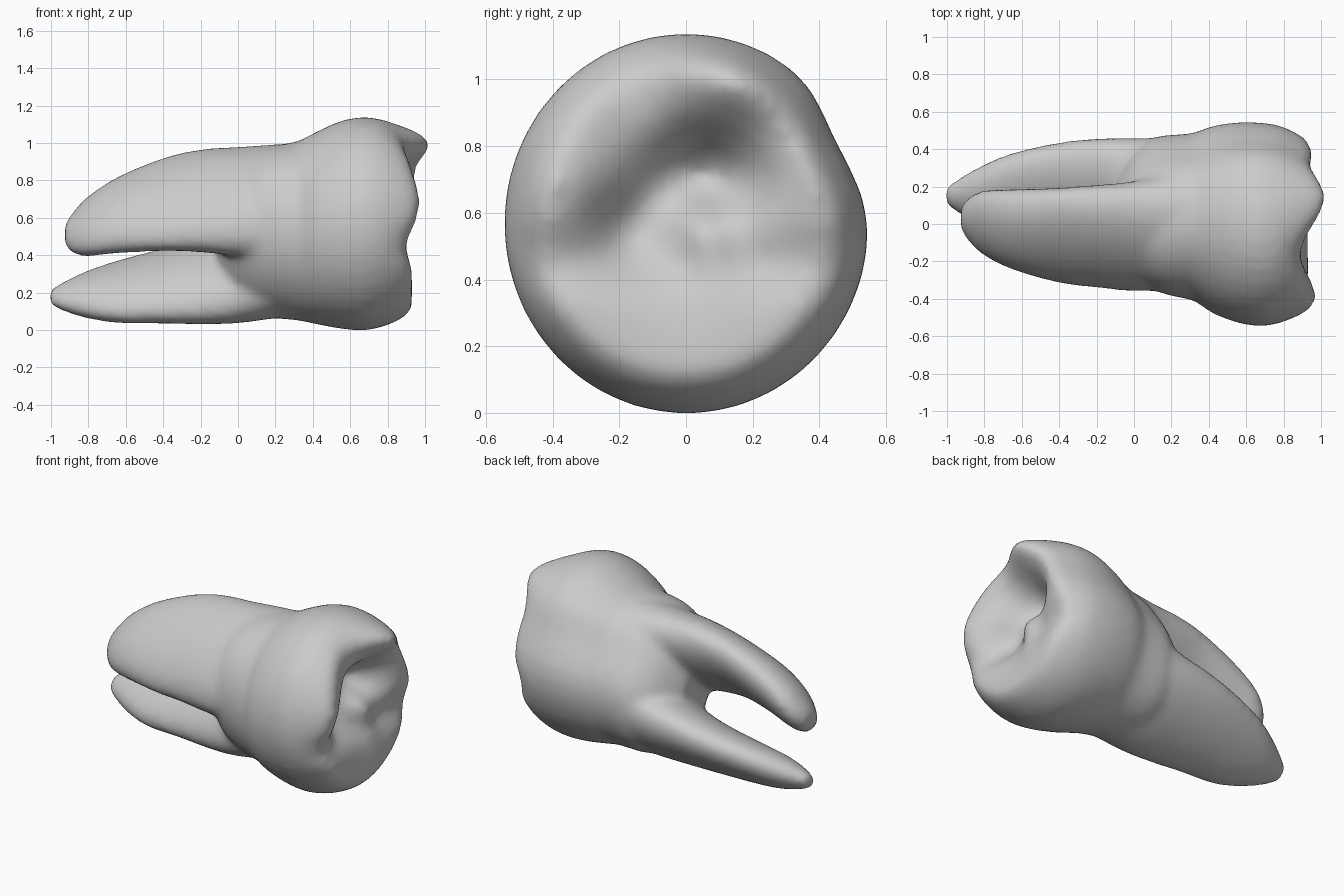
import bpy, bmesh
from math import sin, cos, tau, exp, radians

N = 40
bm = bmesh.new()


def lerp_rows(rows, steps=5):
    # smooth (Catmull-Rom) interpolation between the key sections
    out = []
    for i in range(len(rows) - 1):
        p0, p1 = rows[max(i - 1, 0)], rows[i]
        p2, p3 = rows[i + 1], rows[min(i + 2, len(rows) - 1)]
        for k in range(steps):
            t = k / steps
            out.append([0.5 * (2 * b + (c - a) * t + (2 * a - 5 * b + 4 * c - d) * t * t
                               + (3 * b - a - 3 * c + d) * t ** 3)
                        for a, b, c, d in zip(p0, p1, p2, p3)])
    return out + [list(rows[-1])]


def ellipse(x, cy, cz, a, b, ang=0.0):
    ca, sa = cos(radians(ang)), sin(radians(ang))
    pts = []
    for i in range(N):
        u, v = a * cos(tau * i / N), b * sin(tau * i / N)
        pts.append((x, cy + u * ca - v * sa, cz + u * sa + v * ca))
    return pts


def loft(rings):
    # closed shell through a list of point rings
    vr = [[bm.verts.new(p) for p in r] for r in rings]
    for r, s in zip(vr, vr[1:]):
        for i in range(N):
            bm.faces.new((r[i], r[(i + 1) % N], s[(i + 1) % N], s[i]))
    bm.faces.new(vr[0][::-1])
    bm.faces.new(vr[-1])


def g(y, z, cy, cz, sy, sz):
    return exp(-((y - cy) / sy) ** 2 - ((z - cz) / sz) ** 2)


def chewing_height(y, z):
    h = 0.94
    h += 0.11 * g(y, z, 0.16, 1.03, 0.17, 0.15)       # tall cusp
    h += 0.04 * g(y, z, -0.38, 0.68, 0.15, 0.14)      # side cusps
    h += 0.02 * g(y, z, 0.40, 0.72, 0.16, 0.16)
    h -= 0.05 * g(y, z, -0.17, 1.02, 0.14, 0.2)       # rim notch
    h -= 0.22 * g(y, z, 0.04, 0.71, 0.17, 0.14 if z > 0.71 else 0.12)   # main pit
    h -= 0.12 * g(y, z, -0.17, 0.56, 0.12, 0.11)
    h -= 0.07 * g(y, z, 0.0, 0.55, 0.25, 0.28)
    h += 0.06 * g(y, z, 0.05 + 0.25 * (0.55 - z), 0.55, 0.07, 0.17)     # central ridge
    h -= 0.04 * exp(-((z - 0.45) / 0.08) ** 2)        # cross groove
    return h


# crown and neck, with the chewing surface closing the +x end
crown = [(-0.11, 0.07, 0.47, 0.24, 0.14, 120), (-0.05, 0.065, 0.48, 0.34, 0.25, 120),
         (0.02, 0.06, 0.495, 0.41, 0.335, 120),
         (0.12, 0.055, 0.515, 0.455, 0.40, 118), (0.22, 0.045, 0.525, 0.47, 0.43, 110),
         (0.32, 0.04, 0.53, 0.48, 0.45, 95),
         (0.42, 0.025, 0.545, 0.515, 0.502, 90), (0.55, 0.01, 0.562, 0.556, 0.537, 90),
         (0.67, 0.0, 0.568, 0.571, 0.547, 90), (0.76, 0.0, 0.57, 0.558, 0.536, 90)]
rings = [ellipse(*r) for r in lerp_rows(crown)]
for s, w in ((0.97, 0.28), (0.93, 0.55), (0.89, 0.76), (0.84, 0.91), (0.78, 1), (0.7, 1),
             (0.6, 1), (0.5, 1), (0.4, 1), (0.3, 1), (0.2, 1), (0.1, 1), (0.03, 1)):
    rings.append([(0.76 + w * (chewing_height(y, z) - 0.76), y, z)
                  for _, y, z in ellipse(0, 0, 0.57, 0.558 * s, 0.536 * s, 90)])
# flatten the crown's upper back corner a little
rings = [[(x, y - 0.045 * g(y, z, 0.48, 0.82, 0.17, 0.17), z) for x, y, z in r] for r in rings]
loft(rings)

# upper root: x, centre y, centre z, long half, short half, tilt
upper = [(0.42, -0.01, 0.66, 0.38, 0.30, 45), (0.22, -0.035, 0.675, 0.375, 0.25, 45),
         (0.0, -0.065, 0.685, 0.365, 0.20, 45),
         (-0.2, -0.065, 0.69, 0.35, 0.17, 45),
         (-0.4, -0.06, 0.67, 0.325, 0.148, 44), (-0.64, -0.03, 0.615, 0.265, 0.14, 42),
         (-0.8, 0.005, 0.555, 0.205, 0.122, 40), (-0.88, 0.025, 0.52, 0.14, 0.09, 40),
         (-0.925, 0.03, 0.51, 0.07, 0.05, 40)]
# lower root
lower = [(0.42, 0.08, 0.45, 0.38, 0.36, 35), (0.22, 0.115, 0.38, 0.365, 0.29, 35),
         (0.0, 0.155, 0.295, 0.345, 0.205, 35),
         (-0.2, 0.175, 0.26, 0.325, 0.165, 35),
         (-0.4, 0.18, 0.235, 0.295, 0.14, 34), (-0.64, 0.165, 0.205, 0.25, 0.118, 33),
         (-0.8, 0.155, 0.19, 0.185, 0.1, 32), (-0.92, 0.15, 0.18, 0.115, 0.07, 32),
         (-1.01, 0.15, 0.175, 0.05, 0.035, 32)]
for root in (upper, lower):
    loft([ellipse(*r) for r in lerp_rows(root)])

bmesh.ops.recalc_face_normals(bm, faces=bm.faces)
me = bpy.data.meshes.new("molar_tooth")
bm.to_mesh(me)
bm.free()
tooth = bpy.data.objects.new("molar_tooth", me)
bpy.context.collection.objects.link(tooth)

# fuse crown and roots into one smooth skin
rm = tooth.modifiers.new("fuse", 'REMESH')
rm.mode = 'VOXEL'
rm.voxel_size = 0.022
rm.use_smooth_shade = True
sm = tooth.modifiers.new("soften", 'SMOOTH')
sm.factor = 0.5
sm.iterations = 12
